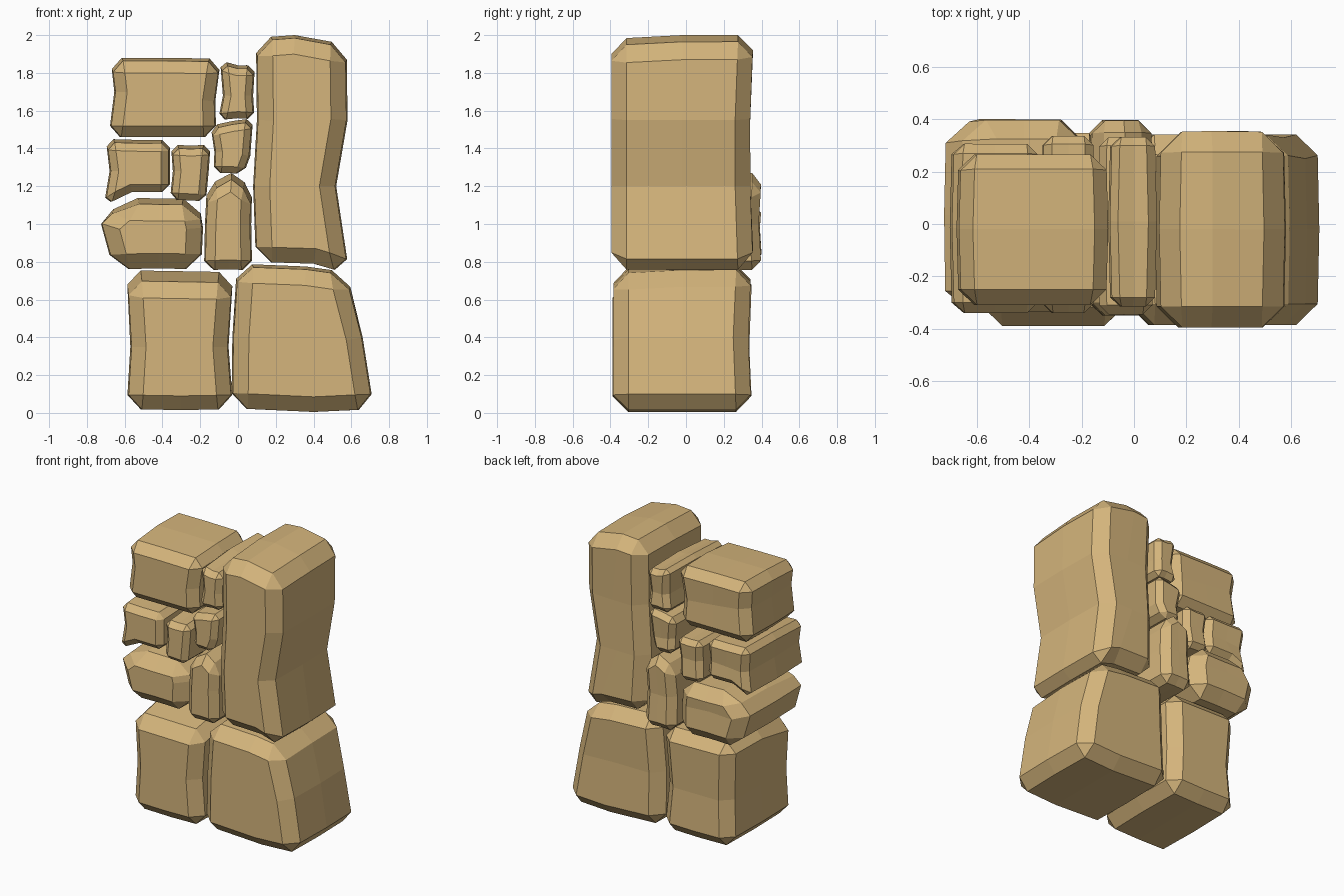
import bpy, bmesh
from mathutils import Vector

if "Cube" in bpy.data.objects:
    bpy.data.objects.remove(bpy.data.objects["Cube"])

sandstone = bpy.data.materials.new("sandstone")
sandstone.diffuse_color = (0.66, 0.46, 0.20, 1)
sandstone.use_nodes = True
sandstone.node_tree.nodes["Principled BSDF"].inputs["Base Color"].default_value = sandstone.diffuse_color


def stone(name, left, right, low, high, y0, y1, bevel, drop=0.02, dip=0.015):
    """Rough block: left/right edges run bottom to top, low/high are the middle of bottom and top."""
    n = len(left)
    bm = bmesh.new()
    grid = {}
    for j in range(3):
        end = abs(j - 1)
        for v in range(n):
            L, R = Vector(left[v]), Vector(right[v])
            M = Vector(low) if v == 0 else Vector(high) if v == n - 1 else (L + R) / 2
            mid = (L + R) / 2
            for u, p in enumerate((L, M, R)):
                if j != 1 and u != 1:
                    p = p + (mid - p).normalized() * 0.008 * end
                y = (y0, (y0 + y1) / 2, y1)[j]
                if j == 2 and 0 < v < n - 1:      # worn hollow on the back
                    y -= dip
                z = p.y - (drop if j == 0 and v == n - 1 else 0)
                edge_cell = u != 1 or v in (0, n - 1) or j != 1
                if edge_cell:
                    grid[u, v, j] = bm.verts.new((p.x, y, z))

    side = {}

    def quad(tag, *keys):
        side[bm.faces.new([grid[k] for k in keys])] = tag

    for u in range(2):
        for v in range(n - 1):
            for j in (0, 2):                      # front and back
                quad(j, (u, v, j), (u + 1, v, j), (u + 1, v + 1, j), (u, v + 1, j))
        for j in range(2):
            for v in (0, n - 1):                  # bottom and top
                quad(10 + v, (u, v, j), (u + 1, v, j), (u + 1, v, j + 1), (u, v, j + 1))
    for v in range(n - 1):
        for j in range(2):
            for u in (0, 2):                      # left and right
                quad(30 + u, (u, v, j), (u, v + 1, j), (u, v + 1, j + 1), (u, v, j + 1))

    bmesh.ops.recalc_face_normals(bm, faces=bm.faces[:])
    rim = [e for e in bm.edges if len({side[f] for f in e.link_faces}) == 2]
    bmesh.ops.bevel(bm, geom=rim, offset=bevel, offset_type='OFFSET', segments=1,
                    affect='EDGES', clamp_overlap=True)
    bmesh.ops.recalc_face_normals(bm, faces=bm.faces[:])
    mesh = bpy.data.meshes.new(name)
    bm.to_mesh(mesh)
    bm.free()
    mesh.materials.append(sandstone)
    bpy.context.collection.objects.link(bpy.data.objects.new(name, mesh))


# Large stones at the foot
stone("base_stone_left", [(-.59, .02), (-.57, .35), (-.59, .755)],
      [(-.025, .02), (-.05, .35), (-.025, .745)], (-.3, .015), (-.3, .75),
      -.39, .35, .075, drop=.07)
stone("base_stone_right", [(-.035, .025), (-.03, .4), (-.005, .79)],
      [(.72, .02), (.66, .4), (.575, .745)], (.4, .005), (.36, .775),
      -.385, .345, .08)

# Tall upright stone
stone("tall_stone", [(.095, .80), (.08, 1.2), (.1, 1.55), (.095, 1.985)],
      [(.59, .735), (.52, 1.2), (.58, 1.55), (.575, 1.95)], (.4, .79), (.3, 2.0),
      -.395, .355, .08)

# Wide stones on the left
stone("top_stone", [(-.685, 1.46), (-.655, 1.7), (-.675, 1.88)],
      [(-.115, 1.46), (-.12, 1.65), (-.09, 1.875)], (-.4, 1.46), (-.4, 1.88),
      -.31, .27, .06)
stone("upper_left_stone", [(-.71, 1.10), (-.68, 1.28), (-.70, 1.45)],
      [(-.36, 1.17), (-.36, 1.3), (-.36, 1.445)], (-.56, 1.17), (-.53, 1.445),
      -.34, .31, .04)
stone("lower_left_stone", [(-.66, .76), (-.725, 1.0), (-.61, 1.14)],
      [(-.195, .76), (-.185, .98), (-.21, 1.135)], (-.42, .765), (-.42, 1.135),
      -.335, .405, .08, drop=.04)

# Small filler stones
stone("top_filler", [(-.105, 1.55), (-.08, 1.68), (-.095, 1.865)],
      [(.088, 1.555), (.08, 1.68), (.09, 1.84)], (0, 1.56), (0, 1.84),
      -.315, .335, .035)
stone("upper_filler", [(-.13, 1.27), (-.125, 1.38), (-.145, 1.52)],
      [(.03, 1.265), (.065, 1.36), (.08, 1.56)], (-.05, 1.27), (-.03, 1.545),
      -.345, .335, .035)
stone("middle_filler", [(-.36, 1.13), (-.345, 1.28), (-.355, 1.42)],
      [(-.17, 1.12), (-.155, 1.28), (-.145, 1.42)], (-.26, 1.125), (-.25, 1.415),
      -.34, .34, .035)
stone("lower_filler", [(-.18, .755), (-.175, 1.0), (-.165, 1.2)],
      [(.075, .755), (.07, 1.0), (.075, 1.19)], (-.05, .76), (-.035, 1.27),
      -.35, .40, .05, drop=.04)
